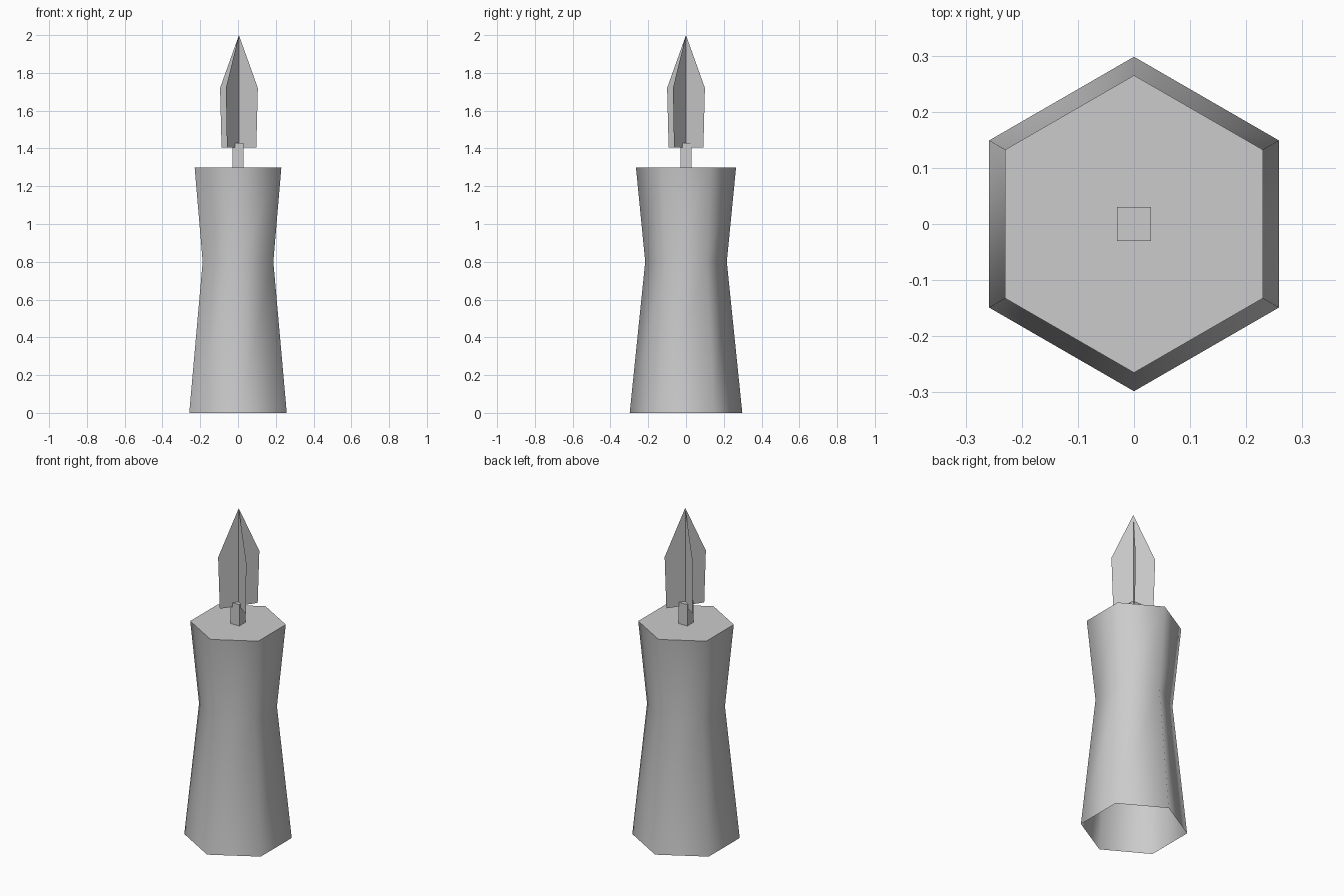
import bpy
import bmesh
from math import cos, sin, pi
from mathutils import Vector

if "Cube" in bpy.data.objects:
    bpy.data.objects.remove(bpy.data.objects["Cube"])

GREY = (0.6, 0.6, 0.6, 1.0)
grey = bpy.data.materials.new("plain grey")
grey.use_nodes = True
grey.diffuse_color = GREY
grey.node_tree.nodes["Principled BSDF"].inputs["Base Color"].default_value = GREY


def finish(bm, name):
    mesh = bpy.data.meshes.new(name)
    bm.to_mesh(mesh)
    bm.free()
    mesh.materials.append(grey)
    obj = bpy.data.objects.new(name, mesh)
    bpy.context.collection.objects.link(obj)
    return obj


# Candle body: smooth six-sided waisted shell, open below, flat cap on top
bm = bmesh.new()
rings = []
for radius, z in [(0.298, 0), (0.216, 0.8), (0.265, 1.3)]:
    rings.append([bm.verts.new((radius * cos(pi / 6 + i * pi / 3),
                                radius * sin(pi / 6 + i * pi / 3), z))
                  for i in range(6)])
for low, high in zip(rings, rings[1:]):
    for i in range(6):
        j = (i + 1) % 6
        bm.faces.new((low[i], low[j], high[j], high[i])).smooth = True
bm.faces.new(rings[-1])
finish(bm, "candle_body")

# Wick: small square post
bm = bmesh.new()
bmesh.ops.create_cube(bm, size=1)
bmesh.ops.scale(bm, vec=(0.06, 0.06, 0.13), verts=bm.verts)
bmesh.ops.translate(bm, vec=(0, 0, 1.365), verts=bm.verts)
finish(bm, "wick")

# Flame: two thin pointed sheets crossing at a right angle
outline = [(-0.92, 1.405), (0.92, 1.405), (1, 1.72), (0, 2), (-1, 1.72)]
bm = bmesh.new()
centre = Vector((0.005, 0, 0))
for across in (Vector((0.1, -0.069, 0)), Vector((0.069, 0.1, 0))):
    bm.faces.new([bm.verts.new(centre + across * s + Vector((0, 0, z)))
                  for s, z in outline])
finish(bm, "flame")
